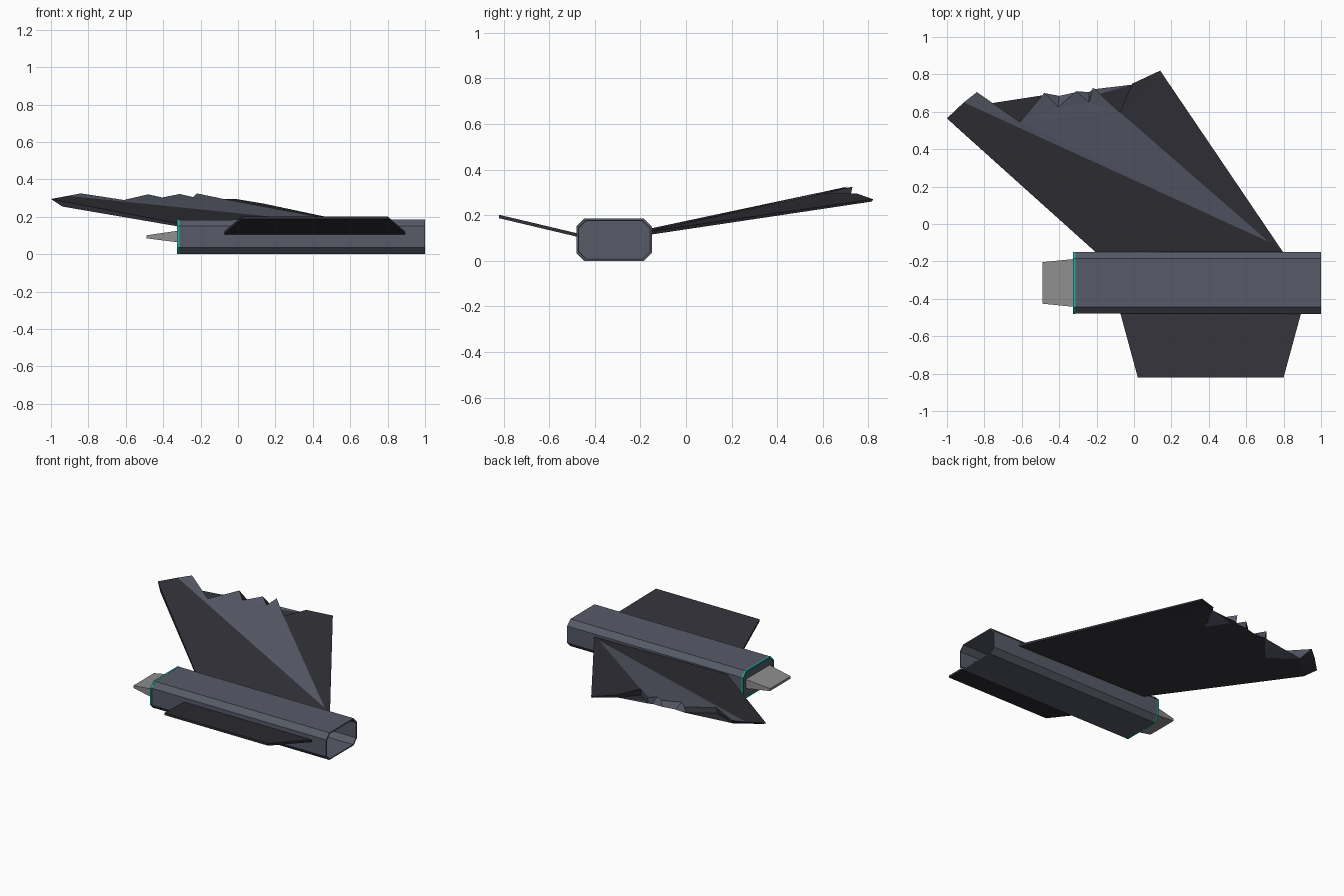
import bpy, bmesh

if "Cube" in bpy.data.objects:
    bpy.data.objects.remove(bpy.data.objects["Cube"])

def mat(name, c):
    m = bpy.data.materials.new(name)
    m.diffuse_color = (*c, 1)
    m.use_nodes = True
    m.node_tree.nodes["Principled BSDF"].inputs["Base Color"].default_value = m.diffuse_color
    return m

SLATE = mat("slate", (0.095, 0.103, 0.138))
DARK = mat("charcoal", (0.030, 0.030, 0.039))
GREY = mat("nozzle grey", (0.27, 0.27, 0.27))
TEAL = mat("teal glow", (0.01, 0.42, 0.32))

def finish(name, bm, *mats):
    bmesh.ops.recalc_face_normals(bm, faces=bm.faces[:])
    me = bpy.data.meshes.new(name)
    bm.to_mesh(me)
    bm.free()
    for m in mats:
        me.materials.append(m)
    ob = bpy.data.objects.new(name, me)
    bpy.context.collection.objects.link(ob)
    return ob

CY, CZ = -0.315, 0.0925

def octagon(bm, x, hy, hz, c):
    pts = [(hy, hz - c), (hy - c, hz), (c - hy, hz), (-hy, hz - c),
           (-hy, c - hz), (c - hy, -hz), (hy - c, -hz), (hy, c - hz)]
    return [bm.verts.new((x, CY + y, CZ + z)) for y, z in pts]

def loft(name, m, rings, closed=False):
    """Skin octagon rings (x, half width, half height, chamfer)."""
    bm = bmesh.new()
    loops = [octagon(bm, *r) for r in rings]
    pairs = list(zip(loops, loops[1:]))
    if closed:
        pairs.append((loops[-1], loops[0]))
    else:
        bm.faces.new(loops[0])
        bm.faces.new(loops[-1])
    for a, b in pairs:
        for i in range(8):
            j = (i + 1) % 8
            bm.faces.new((a[i], a[j], b[j], b[i]))
    return finish(name, bm, m)

# Hollow fuselage tube, open at the +x end
loft("fuselage", SLATE, [(-0.32, 0.164, 0.0915, 0.034), (1.0, 0.165, 0.0925, 0.035),
                         (1.0, 0.157, 0.0845, 0.033), (-0.30, 0.155, 0.0825, 0.033)])
# Glowing rim around the rear end
loft("rear_rim", TEAL, [(-0.325, 0.166, 0.0925, 0.035), (-0.314, 0.166, 0.0925, 0.035),
                        (-0.314, 0.157, 0.0835, 0.032), (-0.325, 0.157, 0.0835, 0.032)], True)

def slab(name, top, bottom, faces, m):
    """Closed shell from paired top/bottom outlines; faces = (indices, material slot)."""
    bm = bmesh.new()
    t = [bm.verts.new(p) for p in top]
    b = [bm.verts.new(p) for p in bottom]
    n = len(b)
    slot = {}
    for idx, s in faces:
        bm.faces.new([t[i] for i in idx]).material_index = s
        for i in idx:
            slot.setdefault(i, set()).add(s)
    bm.faces.new(b[::-1])
    for i in range(n):
        j = (i + 1) % n
        common = slot[i] & slot[j]
        f = bm.faces.new((t[i], t[j], b[j], b[i]))
        f.material_index = 0 if 0 in common else 1 if common else 0
    bmesh.ops.triangulate(bm, faces=[f for f in bm.faces if len(f.verts) > 4])
    return finish(name, bm, *m)

# Tapered exhaust wedge
bm = bmesh.new()
rings = []
for x, hy, z0, z1 in ((-0.31, 0.129, 0.062, 0.127), (-0.49, 0.111, 0.085, 0.101)):
    rings.append([bm.verts.new((x, CY + sy * hy, z))
                  for sy, z in ((-1, z0), (1, z0), (1, z1), (-1, z1))])
for r in rings:
    bm.faces.new(r)
for i in range(4):
    j = (i + 1) % 4
    bm.faces.new((rings[0][i], rings[0][j], rings[1][j], rings[1][i]))
finish("exhaust", bm, GREY)

# Small trapezoid fin on the front side
fin = [(-0.075, -0.47, 0.119), (0.02, -0.82, 0.202), (0.80, -0.82, 0.202), (0.895, -0.47, 0.119)]
slab("small_fin", fin, [(x, y, z - 0.015) for x, y, z in fin], [((0, 1, 2, 3), 0)], [DARK])

# Large jagged wing: outline points, last top point is the inner apex of the slate panel
top = [(-0.20, -0.155, 0.142), (-1.0, 0.565, 0.295), (-0.91, 0.65, 0.312), (-0.84, 0.705, 0.325),
       (-0.61, 0.545, 0.29), (-0.48, 0.70, 0.32), (-0.405, 0.625, 0.303), (-0.31, 0.71, 0.322),
       (-0.24, 0.65, 0.305), (-0.22, 0.73, 0.325), (-0.075, 0.597, 0.295), (-0.01, 0.75, 0.295),
       (0.14, 0.82, 0.27), (0.80, -0.155, 0.130), (0.72, -0.095, 0.146)]
bottom = [(-0.20, -0.155, 0.128), (-0.94, 0.51, 0.255), (-0.86, 0.585, 0.263), (-0.80, 0.64, 0.271),
          (-0.61, 0.535, 0.25), (-0.475, 0.69, 0.275), (-0.40, 0.685, 0.275), (-0.31, 0.705, 0.278),
          (-0.24, 0.705, 0.278), (-0.22, 0.72, 0.28), (-0.075, 0.59, 0.25), (-0.01, 0.745, 0.275),
          (0.14, 0.815, 0.26), (0.80, -0.155, 0.115)]
slab("large_wing", top, bottom,
     [((0, 1, 2, 14, 13), 1), ((2, 3, 4, 5, 6, 7, 8, 9, 10, 14), 0), ((10, 11, 12, 13, 14), 1)],
     [SLATE, DARK])
# Underside of the wing is charcoal
wing = bpy.data.objects["large_wing"].data
for p in wing.polygons:
    if p.normal.z < -0.8:
        p.material_index = 1
